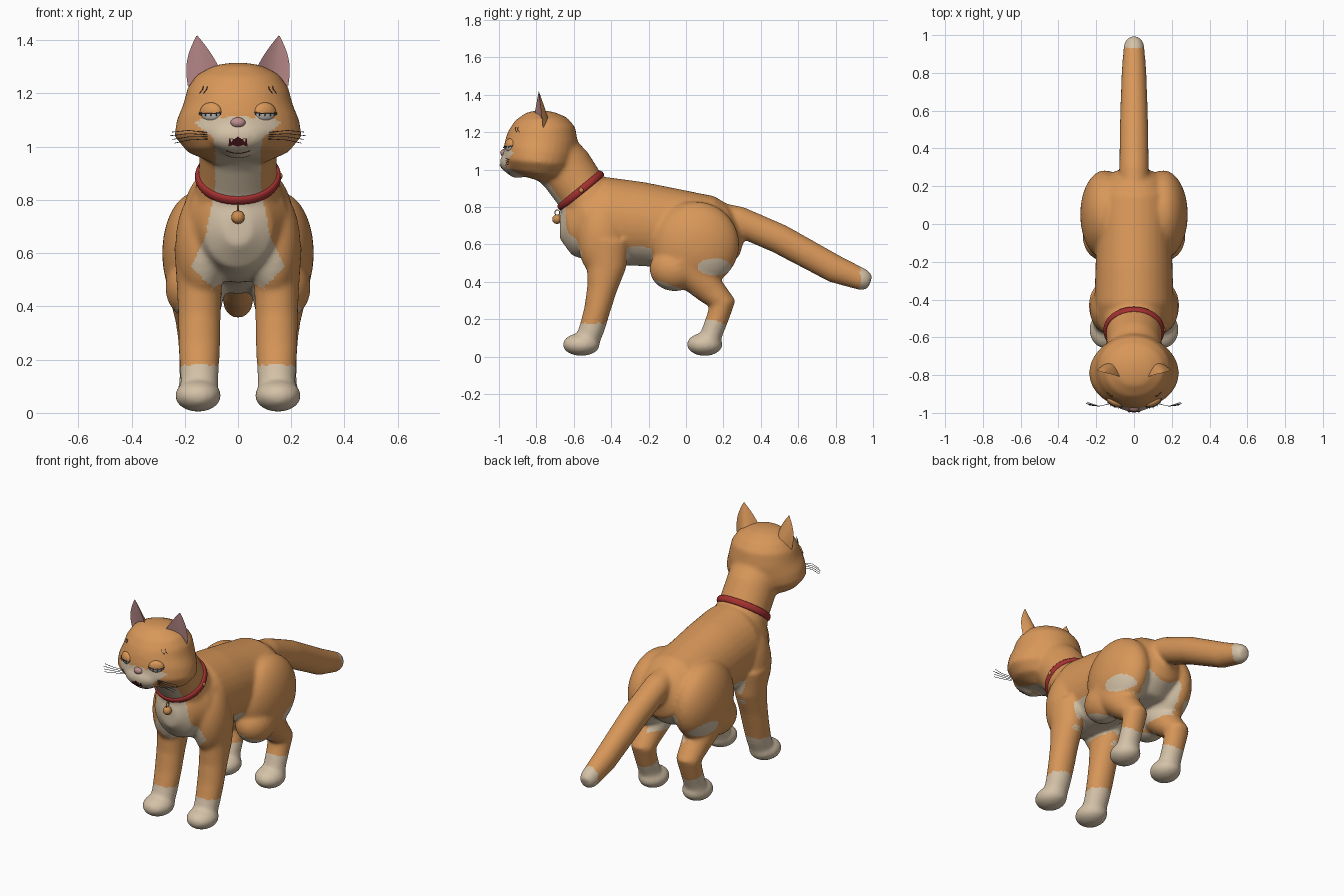
import bpy, bmesh
from math import sin, cos, pi
from mathutils import Vector, Matrix
from mathutils.bvhtree import BVHTree

if "Cube" in bpy.data.objects:
    bpy.data.objects.remove(bpy.data.objects["Cube"])


def material(name, rgb):
    m = bpy.data.materials.new(name)
    m.use_nodes = True
    m.diffuse_color = (*rgb, 1)
    bsdf = next(n for n in m.node_tree.nodes if n.type == 'BSDF_PRINCIPLED')
    bsdf.inputs["Base Color"].default_value = (*rgb, 1)
    bsdf.inputs["Roughness"].default_value = 0.7
    return m


ORANGE = material("orange fur", (0.69, 0.31, 0.10))
CREAM = material("cream fur", (0.66, 0.54, 0.39))
PINK = material("pink skin", (0.52, 0.27, 0.27))
RED = material("red collar", (0.38, 0.03, 0.03))
MAROON = material("dark mouth", (0.06, 0.008, 0.01))
DARK = material("dark hair", (0.06, 0.06, 0.08))
WHITE = material("eye white", (0.60, 0.57, 0.53))
GOLD = material("bell gold", (0.62, 0.27, 0.08))


def finish(name, bm, mats):
    bmesh.ops.recalc_face_normals(bm, faces=bm.faces)
    mesh = bpy.data.meshes.new(name)
    bm.to_mesh(mesh)
    bm.free()
    for m in mats:
        mesh.materials.append(m)
    mesh.shade_smooth()
    ob = bpy.data.objects.new(name, mesh)
    bpy.context.collection.objects.link(ob)
    return ob


def ball(bm, c, r, turn=0):
    mat = Matrix.Translation(c) @ Matrix.Rotation(turn, 4, 'Z') @ Matrix.Diagonal((*r, 1))
    return bmesh.ops.create_uvsphere(bm, u_segments=32, v_segments=20, radius=1, matrix=mat)["verts"]


def loft(bm, stations, x=0, n=32):
    """Elliptical tube along (y, z, half width, half depth) stations."""
    rings = []
    for i, (y, z, rx, rn) in enumerate(stations):
        a, b = stations[max(i - 1, 0)], stations[min(i + 1, len(stations) - 1)]
        t = Vector((0, b[0] - a[0], b[1] - a[1])).normalized()
        side = Vector((0, -t.z, t.y))
        rings.append([bm.verts.new(Vector((x + rx * cos(2 * pi * k / n), y, z)) + side * rn * sin(2 * pi * k / n))
                      for k in range(n)])
    for p, q in zip(rings, rings[1:]):
        for k in range(n):
            bm.faces.new((p[k], p[(k + 1) % n], q[(k + 1) % n], q[k]))
    bm.faces.new(rings[0])
    bm.faces.new(rings[-1])


def lerp_table(table, v):
    for (a, p), (b, q) in zip(table, table[1:]):
        if a <= v <= b:
            return p + (q - p) * (v - a) / (b - a)
    return 0


# Body shells: torso, neck, head, muzzle, tail
bm = bmesh.new()
loft(bm, [(-.675, .69, .05, .06), (-.63, .69, .13, .15), (-.53, .71, .19, .21), (-.42, .725, .21, .235),
          (-.25, .71, .205, .225), (-.1, .69, .20, .215), (.05, .66, .21, .215), (.17, .66, .20, .20),
          (.25, .68, .14, .145), (.285, .69, .07, .08)])
loft(bm, [(-.50, .80, .17, .17), (-.565, .89, .148, .142), (-.64, 1.0, .145, .148), (-.72, 1.08, .16, .15)])
loft(bm, [(-.80, .945, .10, .08), (-.79, .98, .19, .155), (-.79, 1.04, .24, .19), (-.78, 1.1, .23, .195),
          (-.77, 1.16, .205, .193), (-.77, 1.22, .19, .178), (-.775, 1.27, .155, .14), (-.775, 1.305, .09, .08),
          (-.775, 1.315, .03, .03)])
ball(bm, (0, -.925, 1.04), (.115, .07, .065))
ball(bm, (0, -.90, 1.0), (.07, .06, .045))
loft(bm, [(.15, .76, .07, .07), (.28, .725, .078, .08), (.5, .63, .076, .08), (.8, .467, .066, .075),
          (.95, .41, .054, .058), (.985, .397, .035, .038)])

# Legs, thighs and paws
for s in (1, -1):
    ball(bm, (s * .135, -.45, .63), (.10, .13, .21))
    loft(bm, [(-.43, .62, .095, .13), (-.425, .48, .085, .105), (-.45, .36, .08, .08), (-.475, .25, .078, .07),
              (-.50, .16, .073, .068), (-.53, .08, .07, .065)], s * .145)
    ball(bm, (s * .15, -.56, .065), (.087, .10, .061))
    ball(bm, (s * .155, .05, .60), (.13, .235, .23))
    ball(bm, (s * .165, -.06, .47), (.108, .135, .12))
    loft(bm, [(-.02, .52, .12, .13), (.06, .43, .10, .10), (.14, .345, .08, .078), (.195, .285, .072, .072),
              (.17, .21, .066, .06), (.14, .13, .065, .058), (.12, .07, .07, .06)], s * .155)
    ball(bm, (s * .15, .10, .066), (.085, .096, .062))

# Fuse the shells into one smooth skin
shells = finish("body", bm, [ORANGE, CREAM])
mod = shells.modifiers.new("fuse", 'REMESH')
mod.mode = 'VOXEL'
mod.voxel_size = 0.01
mod = shells.modifiers.new("soften", 'SMOOTH')
mod.factor = 0.5
mod.iterations = 14
graph = bpy.context.evaluated_depsgraph_get()
skin = bpy.data.meshes.new_from_object(shells.evaluated_get(graph))
shells.modifiers.clear()
shells.data = skin
skin.materials.clear()
skin.materials.append(ORANGE)
skin.materials.append(CREAM)
skin.shade_smooth()

BIB = [(.44, .05), (.5, .13), (.55, .175), (.6, .15), (.66, .122), (.75, .105), (.85, .085), (1.03, .09),
       (1.07, .14), (1.095, .17), (1.11, .10)]


def is_cream(c, n):
    x, y, z = abs(c.x), c.y, c.z
    if y > .93 or z < (.18 if y < -.3 else .24 - .5 * (y - .07)) and z < .2:
        return True
    if y < -.52 and n.y < .1 and z > .46 and x < lerp_table(BIB, z):
        return z < 1.0 or y < -.86
    if -.52 < y < .2 and z < .6 and n.z < -.35 and x < .17 and z > .42:
        return True
    if -.32 < y < -.2 and z < .59 - 3 * (y + .26) ** 2 and z > .44:
        return True
    if -.25 < y < .05 and z < .425 - .35 * (y + .2) and z > .32 and n.z < .1:
        return True
    if ((y - .15) / .09) ** 2 + ((z - .48) / .045) ** 2 < 1:
        return True
    return -.1 < y < .27 and x < .13 and .38 < z < .57


for p in skin.polygons:
    p.material_index = int(is_cream(p.center, p.normal))

probe = bmesh.new()
probe.from_mesh(skin)
tree = BVHTree.FromBMesh(probe)
probe.free()


def on_face(x, z, lift=0.0):
    hit = tree.ray_cast(Vector((x, -2, z)), Vector((0, 1, 0)))[0]
    return Vector((x, (hit.y if hit else -.8) - lift, z))


def hairs(name, paths, r, mat):
    cu = bpy.data.curves.new(name, 'CURVE')
    cu.dimensions = '3D'
    cu.bevel_depth = r
    cu.bevel_resolution = 1
    for path in paths:
        sp = cu.splines.new('POLY')
        sp.points.add(len(path) - 1)
        for pt, co in zip(sp.points, path):
            pt.co = (*co, 1)
    cu.materials.append(mat)
    bpy.context.collection.objects.link(bpy.data.objects.new(name, cu))


def plate(name, pts, mat, lift):
    bm = bmesh.new()
    bm.faces.new([bm.verts.new(on_face(x, z, lift)) for x, z in pts])
    finish(name, bm, [mat])


for s, side in ((1, "left"), (-1, "right")):
    # Ear: pink hollow in front, orange shell behind
    bm = bmesh.new()
    inner, outer = Vector((.055, -.815, 1.265)), Vector((.188, -.765, 1.225))
    tip, back = Vector((.155, -.787, 1.42)), Vector((-.25, .97, 0))
    rows, levels, steps = [], 10, 8
    for i in range(levels + 1):
        t = i / levels * .98
        a = inner.lerp(tip, t) + Vector((-.006, 0, .004)) * sin(pi * t)
        b = outer.lerp(tip, t) + Vector((.02, 0, 0)) * sin(pi * t)
        row = []
        for k in range(2 * steps):
            u = k / steps if k <= steps else 2 - k / steps
            depth = (.018 if k <= steps else .065) * sin(pi * u) * (1 - t)
            v = a.lerp(b, u) + back * depth
            row.append(bm.verts.new((s * v.x, v.y, v.z)))
        rows.append(row)
    for p, q in zip(rows, rows[1:]):
        for k in range(2 * steps):
            j = (k + 1) % (2 * steps)
            bm.faces.new((p[k], p[j], q[j], q[k])).material_index = int(k < steps)
    bm.faces.new(rows[0])
    bm.faces.new(rows[-1])
    ear = finish(side + "_ear", bm, [ORANGE, PINK])
    bpy.context.view_layer.objects.active = ear
    ear.select_set(True)
    bpy.ops.object.shade_smooth_by_angle(angle=1.0)
    ear.select_set(False)

    # Eye: drooping lid over the white
    bm = bmesh.new()
    eye = on_face(s * .102, 1.13, -.008)
    ball(bm, eye, (.044, .022, .036), s * .45)
    for f in bm.faces:
        f.material_index = int(f.calc_center_median().z < 1.125)
    finish(side + "_eye", bm, [ORANGE, WHITE])
    lid = []
    for k in range(13):
        a = pi * k / 12
        p = Vector((.045 * cos(a), -.024 * sin(a), 0))
        lid.append(eye + Matrix.Rotation(s * .45, 3, 'Z') @ p + Vector((0, 0, -.006 * sin(a))))
    hairs(side + "_lashes", [lid] + [[p, p + Vector((0, -.006, -.009))] for p in lid[1:-1:2]], .002, DARK)

    # Whiskers and brow hairs
    root = on_face(s * .115, 1.045)
    hairs(side + "_whiskers", [[root + Vector((0, 0, .008 * k)), root + Vector((s * .07, -.015, .012 * k + .004)),
                               root + Vector((s * (.14 - .008 * abs(k)), .005 * k, .014 * k - .004))]
                              for k in (-2, -1, 0, 1)], .0014, DARK)
    hairs(side + "_brow_hairs", [[on_face(s * x, 1.20), on_face(s * (x - .012), 1.215, .008),
                                 on_face(s * (x - .015), 1.228, .012)] for x in (.13, .145)], .0015, DARK)

# Nose, mouth, teeth and smile line
bm = bmesh.new()
ball(bm, on_face(0, 1.09, -.004), (.028, .02, .02))
finish("nose", bm, [PINK])
plate("mouth", [(-.036, 1.0), (-.02, 1.006), (0, 1.0), (.02, 1.006), (.036, 1.0), (.033, 1.03), (.014, 1.028),
                (0, 1.038), (-.014, 1.028), (-.033, 1.03)], MAROON, .005)
for s, side in ((1, "left"), (-1, "right")):
    plate(side + "_tooth", [(s * .018, 1.03), (s * .03, 1.03), (s * .024, 1.016)], CREAM, .008)
hairs("smile_line", [[on_face(.045 * k / 5, .975 + .0004 * k * k) for k in range(-5, 6)]], .0018, MAROON)

# Collar band, tilted around the neck
bm = bmesh.new()
R, n = 48, 12
rings = []
for i in range(R):
    a = 2 * pi * i / R
    rings.append([bm.verts.new(((.15 + .012 * cos(b)) * cos(a), (.142 + .012 * cos(b)) * sin(a), .02 * sin(b)))
                  for b in (2 * pi * j / n for j in range(n))])
for i in range(R):
    p, q = rings[i], rings[(i + 1) % R]
    for j in range(n):
        bm.faces.new((p[j], q[j], q[(j + 1) % n], p[(j + 1) % n]))
bm.transform(Matrix.Translation((0, -.563, .888)) @ Matrix.Rotation(.69, 4, 'X'))
finish("collar", bm, [RED])

# Bell with its loop, and the collar stud
bm = bmesh.new()
ball(bm, (0, -.69, .735), (.025, .025, .025))
ball(bm, (.16, -.56, .89), (.007, .012, .012))
finish("bell_and_stud", bm, [GOLD])
hairs("bell_loop", [[(0, -.688 + .013 * cos(a), .77 + .015 * sin(a)) for a in
                     (2 * pi * k / 12 for k in range(13))]], .003, GOLD)
